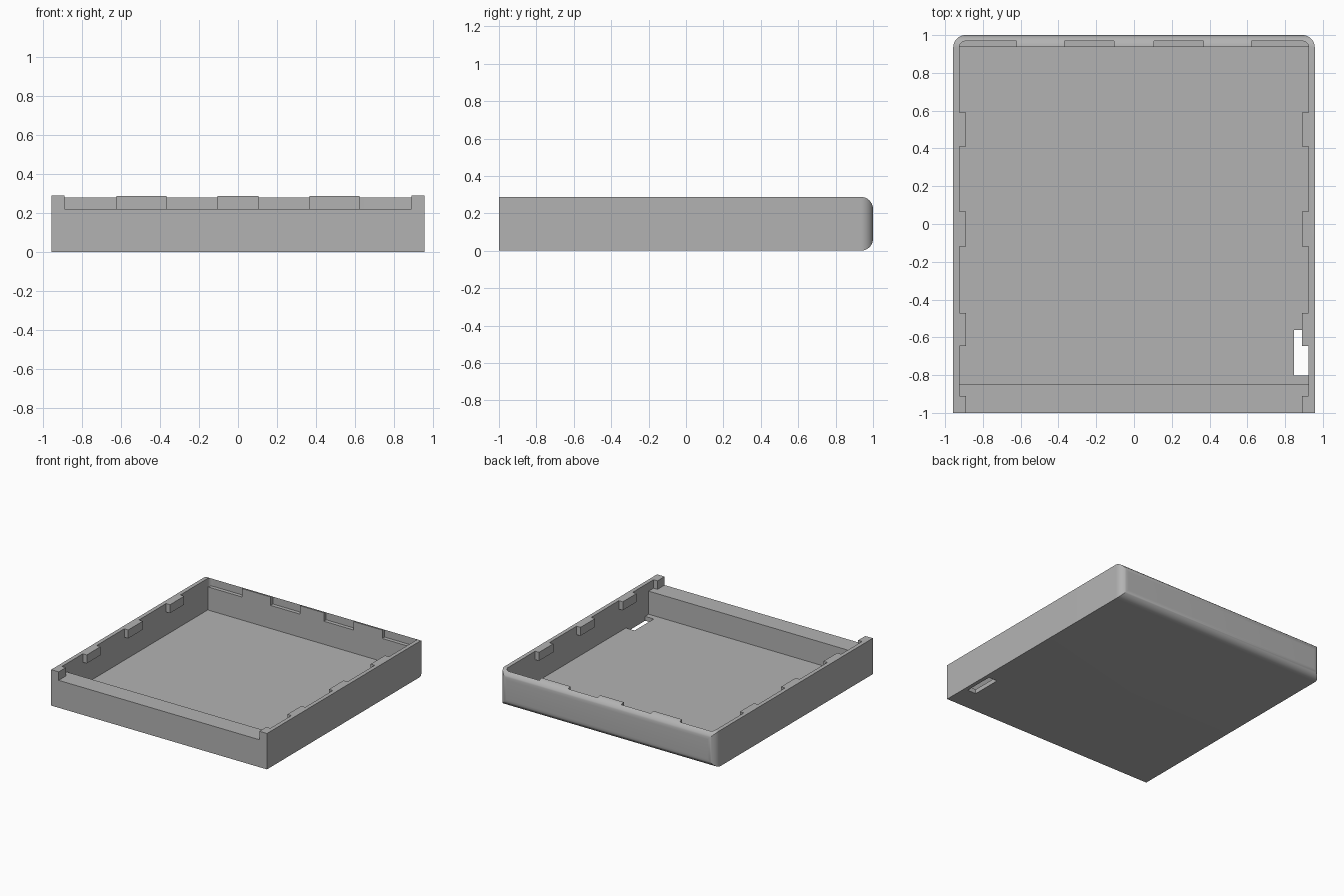
import bpy
import bmesh
import math

if "Cube" in bpy.data.objects:
    bpy.data.objects.remove(bpy.data.objects["Cube"], do_unlink=True)

grey = bpy.data.materials.new("plain grey")
grey.use_nodes = True
colour = (0.45, 0.45, 0.45, 1)
grey.diffuse_color = colour
grey.node_tree.nodes["Principled BSDF"].inputs["Base Color"].default_value = colour

HALF_X, INNER_X, TAB_X = 0.957, 0.925, 0.89
FLOOR, LEDGE, RIM = 0.035, 0.22, 0.288
BACK, ABOVE = 0.938, 0.4


def block(name, x, y, z, radius=0):
    """Box from ranges; radius rounds its outermost back vertical edges."""
    bm = bmesh.new()
    bmesh.ops.create_cube(bm, size=1)
    for v in bm.verts:
        v.co = [r[0] if c < 0 else r[1] for c, r in zip(v.co, (x, y, z))]
    if radius:
        corners = [e for e in bm.edges if all(
            abs(v.co.x) > 0.9 and abs(v.co.y - y[1]) < 1e-4 for v in e.verts)]
        bmesh.ops.bevel(bm, geom=corners, offset=radius, segments=10,
                        profile=0.5, affect='EDGES')
    bmesh.ops.recalc_face_normals(bm, faces=bm.faces)
    mesh = bpy.data.meshes.new(name)
    bm.to_mesh(mesh)
    bm.free()
    mesh.materials.append(grey)
    obj = bpy.data.objects.new(name, mesh)
    bpy.context.collection.objects.link(obj)
    return obj


tray = block("tray", (-HALF_X, HALF_X), (-1, 1), (0, RIM), 0.065)
bpy.context.view_layer.objects.active = tray
tray.select_set(True)


def cut(x, y, z, radius=0):
    """Subtract a box from the tray."""
    cutter = block("cutter", x, y, z, radius)
    cutter.hide_render = True
    mod = tray.modifiers.new("cut", 'BOOLEAN')
    mod.operation = 'DIFFERENCE'
    mod.solver = 'EXACT'
    mod.object = cutter
    bpy.ops.object.modifier_apply(modifier=mod.name)
    bpy.data.objects.remove(cutter, do_unlink=True)


# Upper opening, running out over the low front wall
cut((-TAB_X, TAB_X), (-1.1, BACK), (LEDGE, ABOVE))

# Gaps between the side tabs
for gap in ((-0.91, -0.645), (-0.47, -0.12), (0.065, 0.41), (0.59, BACK)):
    cut((-INNER_X, INNER_X), gap, (LEDGE, ABOVE))

# Main cavity under the tabs, behind the thick front wall
cut((-INNER_X, INNER_X), (-0.848, BACK), (FLOOR, LEDGE))

# Recesses along the back rim, the outer two with rounded corners
for side in (-1, 1):
    for near, far, radius in ((0.105, 0.367, 0), (0.623, INNER_X, 0.032)):
        cut(sorted((side * near, side * far)), (0.9, 0.968),
            (LEDGE, ABOVE), radius)

# Slot through the floor beside the left wall
cut((0.848, INNER_X), (-0.803, -0.56), (-0.1, 0.1))

bpy.ops.object.shade_smooth_by_angle(angle=math.radians(30))
